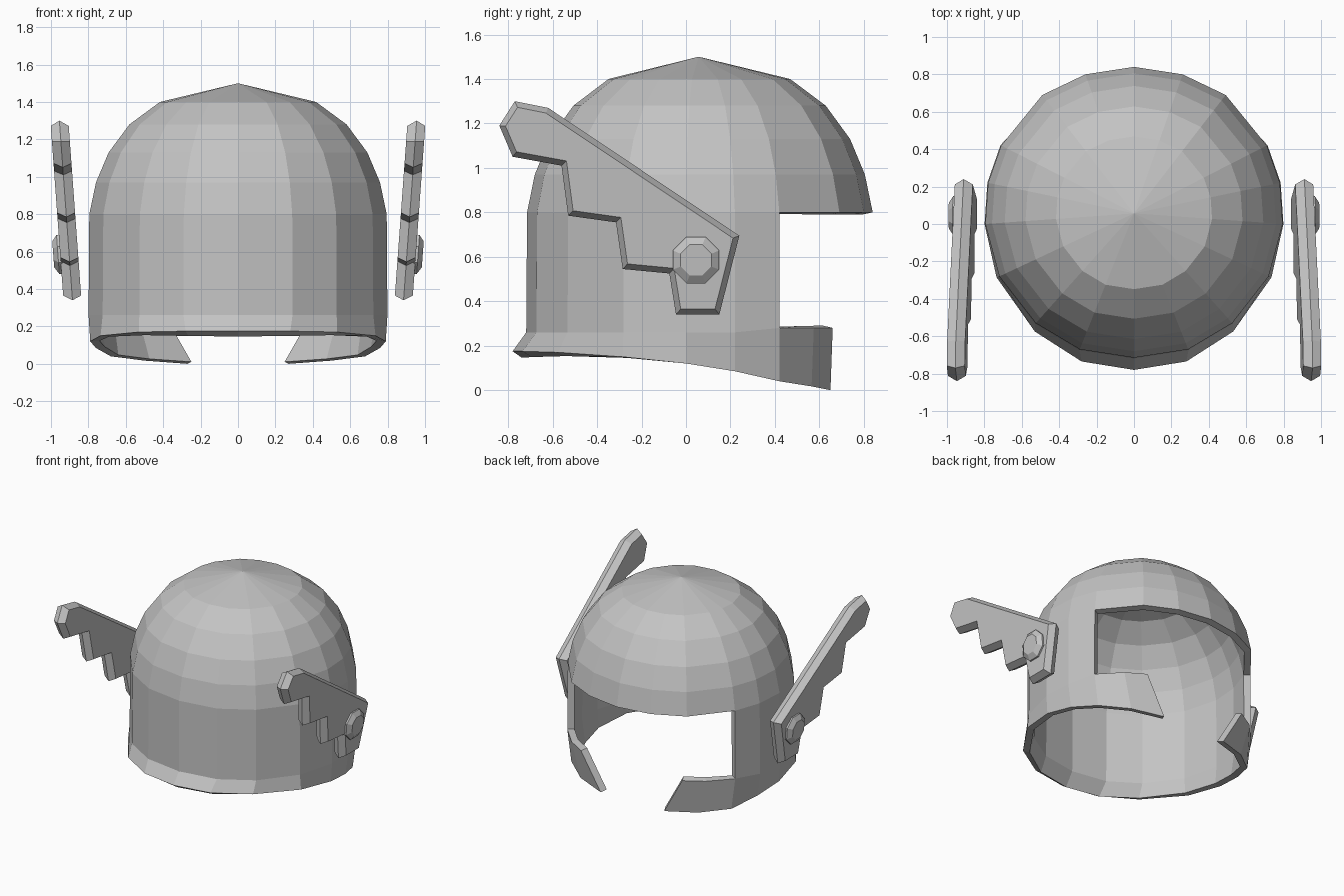
import bpy, bmesh, math
from mathutils import Vector

if "Cube" in bpy.data.objects:
    bpy.data.objects.remove(bpy.data.objects["Cube"])

grey = bpy.data.materials.new("steel grey")
grey.diffuse_color = (0.55, 0.55, 0.55, 1)
grey.use_nodes = True
grey.node_tree.nodes["Principled BSDF"].inputs["Base Color"].default_value = grey.diffuse_color


def finish(name, bm, mirror=True):
    me = bpy.data.meshes.new(name)
    bm.to_mesh(me)
    bm.free()
    me.materials.append(grey)
    ob = bpy.data.objects.new(name, me)
    bpy.context.collection.objects.link(ob)
    if mirror:
        ob.modifiers.new("mirror", 'MIRROR').use_axis = (True, False, False)
    return ob


# Half outline of the helmet, from the middle of -y round to the middle of +y
outline = [(0, -.715), (.29, -.67), (.525, -.53), (.72, -.28), (.795, 0),
           (.78, .22), (.71, .42), (.49, .69), (.26, .80), (0, .84)]
CY = 0.057
bm = bmesh.new()


def ring(z, s, n=10):
    return [bm.verts.new((x * s, CY + (y - CY) * s, z)) for x, y in outline[:n]]


def skin(low, high):
    for i in range(min(len(low), len(high)) - 1):
        bm.faces.new((low[i], low[i + 1], high[i + 1], high[i]))


# Dome rings
rings = [ring(z, s) for z, s in
         [(.8, 1), (.97, .955), (1.13, .87), (1.28, .73), (1.40, .525)]]
for low, high in zip(rings, rings[1:]):
    skin(low, high)
apex = bm.verts.new((0, CY, 1.5))
for a, b in zip(rings[-1], rings[-1][1:]):
    bm.faces.new((a, b, apex))

# Side and neck wall, open at the face
base = ring(.26, 1.005, 7)
base[6].co.z = .28
skin(base, rings[0])

# Flared neck rim running into the cheek guards
base += [bm.verts.new(p) for p in [(.57, .575, .28), (.43, .66, .28)]]
rim = [bm.verts.new(p) for p in
       [(0, -.78, .175), (.28, -.735, .175), (.53, -.575, .17), (.735, -.285, .15),
        (.79, 0, .12), (.76, .22, .085), (.68, .42, .04), (.50, .565, .017),
        (.27, .65, 0)]]
skin(rim, base)
shell = finish("helmet_shell", bm)
sol = shell.modifiers.new("thickness", 'SOLIDIFY')
sol.thickness = .05
sol.offset = -1


# Side wings, leaning outward with height
def lean(y, z, off):
    return (.885 + .073 * (z - .34) + off, y, z)


def inset(pts, d):
    out = []
    for i, p in enumerate(pts):
        a = (p - pts[i - 1]).normalized()
        b = (pts[(i + 1) % len(pts)] - p).normalized()
        na, nb = Vector((a.y, -a.x)), Vector((b.y, -b.x))
        out.append(p + (na + nb) * d / (1 + na.dot(nb)))
    return out


def loft(bm, layers):
    loops = [[bm.verts.new(lean(p[0], p[1], off)) for p in pts] for pts, off in layers]
    n = len(loops[0])
    for lo, hi in zip(loops, loops[1:]):
        for i in range(n):
            j = (i + 1) % n
            bm.faces.new((lo[i], lo[j], hi[j], hi[i]))
    bm.faces.new(loops[0])
    bm.faces.new(loops[-1])
    bmesh.ops.recalc_face_normals(bm, faces=bm.faces)


wing = [Vector(p) for p in
        [(-.84, 1.19), (-.77, 1.30), (-.62, 1.27), (.24, .695), (.15, .34), (-.045, .34),
         (-.075, .525), (-.285, .545), (-.315, .755), (-.53, .785), (-.56, 1.01),
         (-.78, 1.05)]]
face = inset(wing, .025)
bm = bmesh.new()
loft(bm, [(face, -.048), (wing, 0), (face, .048)])
finish("wings", bm)


# Octagonal bosses on the wings
def octagon(r):
    return [(.045 + r * math.cos(math.pi * (k + .5) / 4),
             .585 + r * math.sin(math.pi * (k + .5) / 4)) for k in range(8)]


bm = bmesh.new()
loft(bm, [(octagon(.113), .03), (octagon(.113), .06), (octagon(.075), .085)])
finish("wing_bosses", bm)
